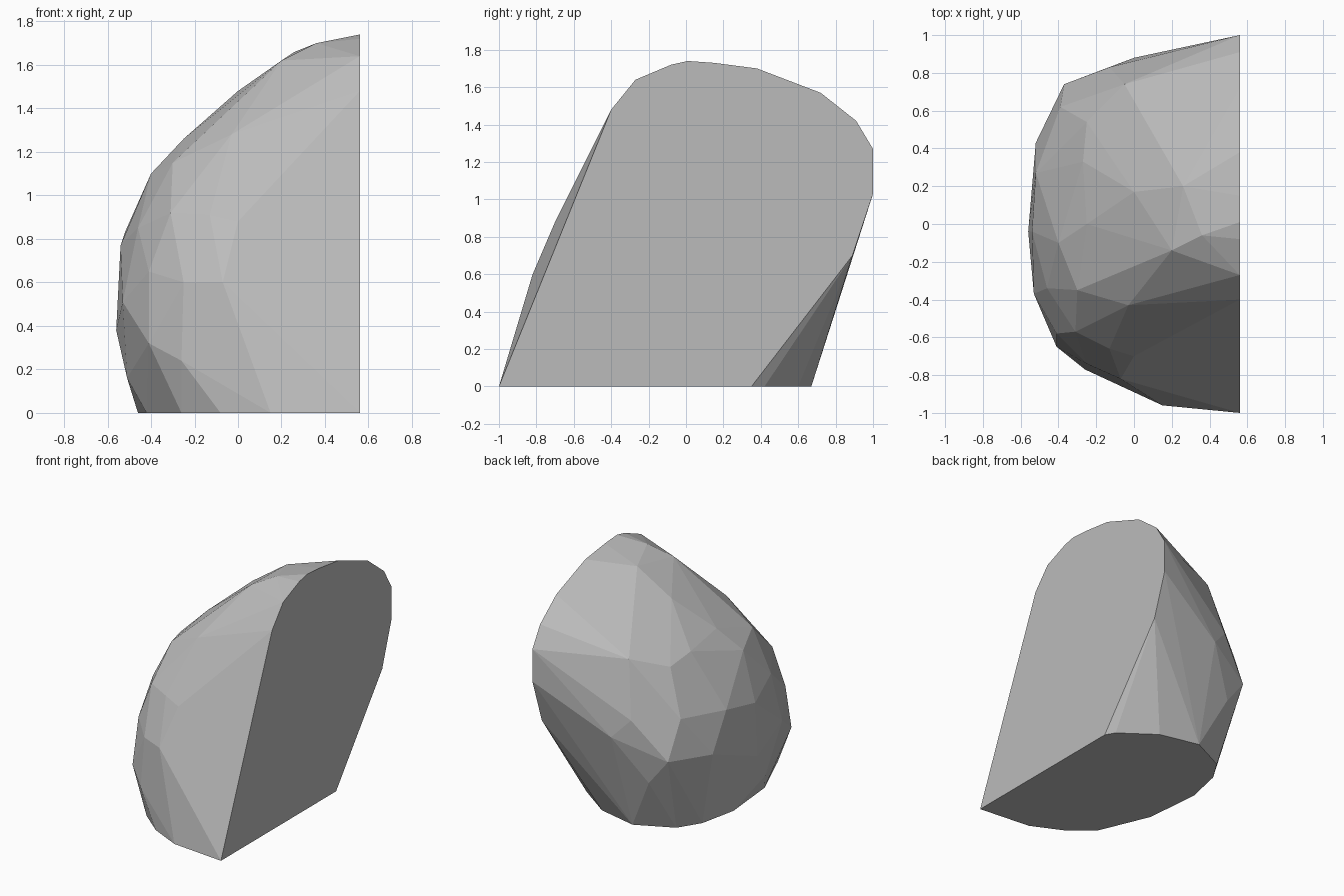
import bpy
import bmesh
from math import radians

FLAT_SIDE = .56

# Outline of the sheer cut side, as (y, z)
cut_outline = [
    (-1, 0), (-.4, 1.48), (-.27, 1.64), (-.08, 1.72), (.01, 1.74), (.15, 1.73),
    (.38, 1.7), (.72, 1.57), (.91, 1.42), (1, 1.27), (1, 1.03), (.89, .7), (.35, 0),
]

# Footprint of the rounded side on the ground, as (x, y)
footprint = [
    (.52, .42), (.27, .6), (-.03, .67), (-.3, .54), (-.4, .38),
    (-.46, .1), (-.42, -.32), (-.26, -.7), (-.08, -.85), (.15, -.96),
]

# Corners of the chipped faces, grouped by region
front_corners = [
    (-.41, -.65, .32), (-.41, -.58, .65), (-.26, -.77, .24), (-.25, -.74, .6),
    (-.07, -.82, .6), (0, -.7, .88), (-.13, -.66, .91), (-.31, -.57, .92),
    (-.3, -.35, 1.15), (-.03, -.43, 1.28),
]
side_corners = [
    (-.46, -.34, .85), (-.53, -.37, .51), (-.54, -.04, .77), (-.56, -.04, .38),
    (-.51, -.2, .16), (-.52, .27, .83), (-.52, .43, .56),
]
top_corners = [
    (-.4, -.1, 1.1), (-.25, 0, 1.26), (0, .17, 1.48), (.26, .2, 1.66),
    (.36, -.06, 1.7), (.2, -.14, 1.62),
]
back_corners = [
    (-.27, .33, 1.22), (-.25, .54, 1.18), (-.39, .62, .86), (-.37, .74, .58),
    (-.05, .74, 1.26), (-.13, .83, .86), (0, .88, .72), (-.22, .75, .39),
]


def flat_material(name, colour):
    material = bpy.data.materials.new(name)
    material.use_nodes = True
    material.diffuse_color = colour
    shader = material.node_tree.nodes["Principled BSDF"]
    shader.inputs["Base Color"].default_value = colour
    shader.inputs["Roughness"].default_value = .9
    return material


def hull_object(name, corners, material):
    """Wrap a faceted convex skin around the corners."""
    mesh = bpy.data.meshes.new(name)
    bm = bmesh.new()
    for corner in corners:
        bm.verts.new(corner)
    hull = bmesh.ops.convex_hull(bm, input=bm.verts[:])
    unused = set(hull["geom_interior"]) | set(hull["geom_unused"])
    loose = [item for item in unused if isinstance(item, bmesh.types.BMVert)]
    bmesh.ops.delete(bm, geom=loose, context="VERTS")
    # Merge nearly coplanar triangles into broad facets
    bmesh.ops.dissolve_limit(bm, angle_limit=radians(2),
                             verts=bm.verts[:], edges=bm.edges[:])
    bmesh.ops.recalc_face_normals(bm, faces=bm.faces[:])
    bm.to_mesh(mesh)
    bm.free()
    mesh.materials.append(material)
    rock = bpy.data.objects.new(name, mesh)
    bpy.context.collection.objects.link(rock)
    return rock


# Remove the default object
default_object = bpy.data.objects.get("Cube")
if default_object:
    bpy.data.objects.remove(default_object, do_unlink=True)

# Boulder, sheared flat on one side and on the ground
stone = flat_material("grey stone", (.5, .5, .5, 1))
corners = [(FLAT_SIDE, y, z) for y, z in cut_outline]
corners += [(x, y, 0) for x, y in footprint]
corners += front_corners + side_corners + top_corners + back_corners
hull_object("boulder", corners, stone)
